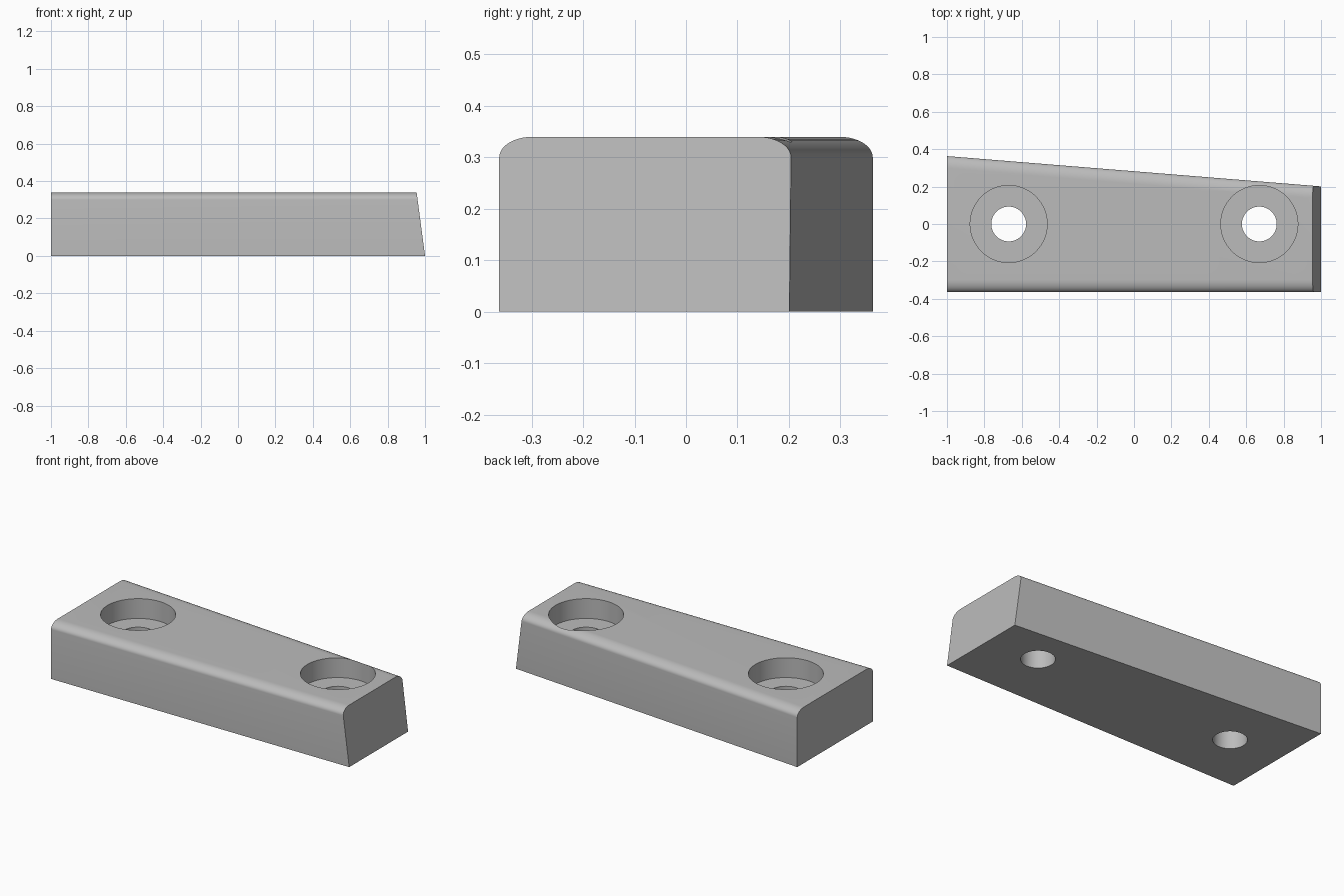
import bpy, bmesh, math

old = bpy.data.objects.get("Cube")
if old:
    bpy.data.objects.remove(old, do_unlink=True)

HEIGHT, FRONT = 0.34, -0.363
ROUND_Y, ROUND_Z, STEPS = 0.065, 0.04, 10

grey = bpy.data.materials.new("plain grey")
grey.use_nodes = True
grey.diffuse_color = (0.5, 0.5, 0.5, 1)
grey.node_tree.nodes["Principled BSDF"].inputs["Base Color"].default_value = (0.5, 0.5, 0.5, 1)


def back_edge(x):
    """The back side tapers towards the slanted end."""
    return 0.282 - 0.081 * x


def section(bm, end):
    """Ring of vertices with rounded top corners; the +x end leans inwards."""
    points = [(0, 0.0, 0)]
    arc = [i * math.pi / 2 / STEPS for i in range(STEPS + 1)]
    for a in arc:
        points.append((0, ROUND_Y * (1 - math.cos(a)), HEIGHT - ROUND_Z * (1 - math.sin(a))))
    for a in reversed(arc):
        points.append((1, ROUND_Y * (1 - math.cos(a)), HEIGHT - ROUND_Z * (1 - math.sin(a))))
    points.append((1, 0.0, 0))
    ring = []
    for side, inset, z in points:
        x = -1 if end < 0 else 1 - 0.045 * z / HEIGHT
        y = back_edge(x) - inset if side else FRONT + inset
        ring.append(bm.verts.new((x, y, z)))
    return ring


# Tapered block
bm = bmesh.new()
left, right = section(bm, -1), section(bm, 1)
count = len(left)
for i in range(count):
    j = (i + 1) % count
    bm.faces.new((left[i], left[j], right[j], right[i]))
bm.faces.new(left)
bm.faces.new(right)
bmesh.ops.recalc_face_normals(bm, faces=bm.faces)
mesh = bpy.data.meshes.new("tapered_block")
bm.to_mesh(mesh)
bm.free()
mesh.materials.append(grey)
block = bpy.data.objects.new("tapered_block", mesh)
bpy.context.collection.objects.link(block)


def drill(name, x, radius, bottom):
    """Cut a round hole from above down to the given height."""
    top = 0.6
    bpy.ops.mesh.primitive_cylinder_add(vertices=64, radius=radius, depth=top - bottom,
                                        location=(x, 0, (top + bottom) / 2))
    cutter = bpy.context.object
    cutter.name = name
    cutter.data.materials.append(grey)
    bpy.context.view_layer.objects.active = block
    cut = block.modifiers.new(name, 'BOOLEAN')
    cut.operation, cut.solver, cut.object = 'DIFFERENCE', 'EXACT', cutter
    bpy.ops.object.modifier_apply(modifier=cut.name)
    bpy.data.objects.remove(cutter, do_unlink=True)


# Two counterbored screw holes
for x in (-0.67, 0.67):
    drill("counterbore", x, 0.206, HEIGHT - 0.12)
    drill("screw_hole", x, 0.093, -0.2)

bpy.ops.object.select_all(action='DESELECT')
block.select_set(True)
bpy.context.view_layer.objects.active = block
bpy.ops.object.shade_smooth_by_angle(angle=math.radians(30))
